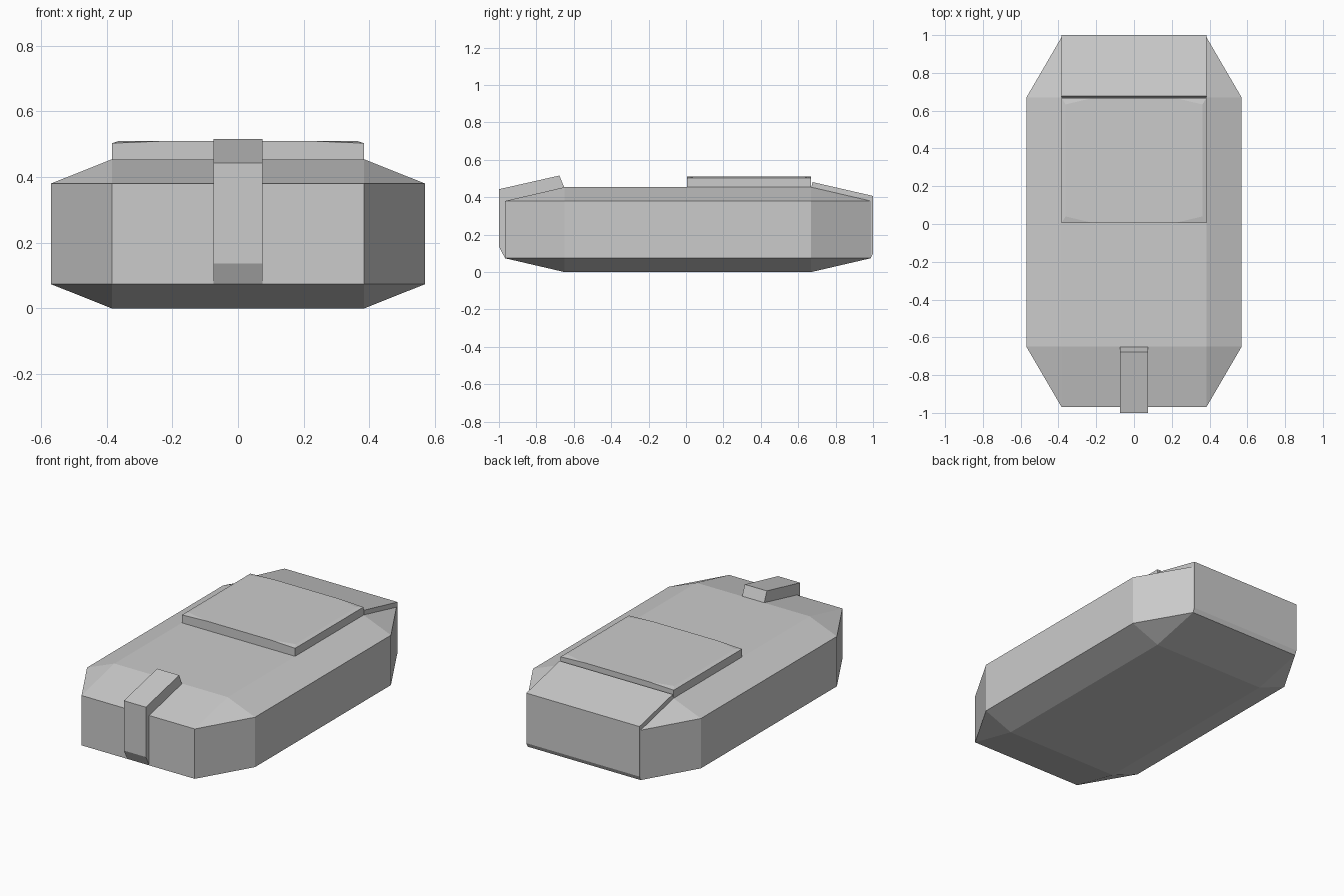
import bpy, bmesh

if "Cube" in bpy.data.objects:
    bpy.data.objects.remove(bpy.data.objects["Cube"])


def finish(name, bm):
    bmesh.ops.recalc_face_normals(bm, faces=bm.faces)
    mesh = bpy.data.meshes.new(name)
    bm.to_mesh(mesh)
    bm.free()
    obj = bpy.data.objects.new(name, mesh)
    bpy.context.collection.objects.link(obj)
    return obj


def strip(name, profile, half_width):
    """Extrude a closed (y, z) profile across x."""
    bm = bmesh.new()
    face = bm.faces.new([bm.verts.new((-half_width, y, z)) for y, z in profile])
    ext = bmesh.ops.extrude_face_region(bm, geom=[face])
    verts = [g for g in ext["geom"] if isinstance(g, bmesh.types.BMVert)]
    bmesh.ops.translate(bm, verts=verts, vec=(2 * half_width, 0, 0))
    return finish(name, bm)


def hull(name, points):
    bm = bmesh.new()
    verts = [bm.verts.new(p) for p in points]
    bmesh.ops.convex_hull(bm, input=verts)
    bmesh.ops.dissolve_limit(bm, angle_limit=0.002, verts=bm.verts, edges=bm.edges)
    return finish(name, bm)


# Body: chamfered box, each face inset to about two thirds
HX, HY, HZ, CY, K = 0.57, 0.978, 0.227, 0.01, 0.674
body = []
for sx in (-1, 1):
    for sy in (-1, 1):
        for sz in (-1, 1):
            for kx, ky, kz in ((1, K, K), (K, 1, K), (K, K, 1)):
                body.append((sx * kx * HX, CY + sy * ky * HY, HZ + sz * kz * HZ))
hull("body", body)

# Raised top plate with slightly lowered corners
plate = []
for sx in (-1, 1):
    for y, inward in ((0.005, 1), (0.668, -1)):
        plate += [(sx * 0.384, y, 0.45), (sx * 0.384, y, 0.503),
                  (sx * 0.215, y, 0.51), (sx * 0.362, y + inward * 0.035, 0.51)]
hull("top_plate", plate)

# Rear cover wrapping over the back slope and back face
strip("rear_cover", [(0.669, 0.45), (0.677, 0.481), (1.0, 0.407), (1.0, 0.1),
                     (0.988, 0.075), (0.96, 0.1), (0.96, 0.37)], 0.384)

# Narrow strap wrapping over the front slope and front face
strip("front_strap", [(-0.65, 0.45), (-0.677, 0.516), (-1.0, 0.443), (-1.0, 0.137),
                      (-0.968, 0.075), (-0.94, 0.1), (-0.94, 0.37)], 0.075)
